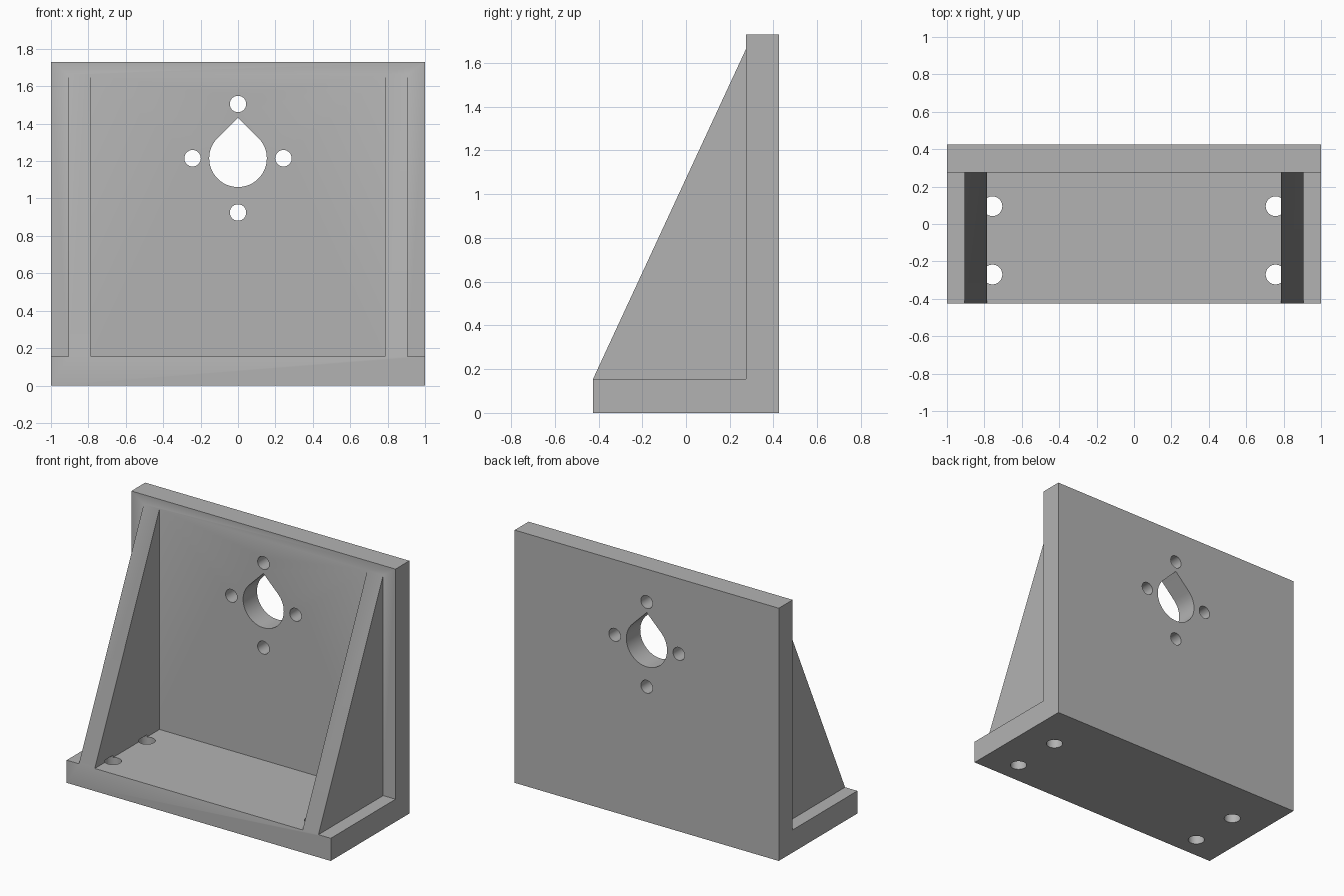
import bpy, bmesh, math

if "Cube" in bpy.data.objects:
    bpy.data.objects.remove(bpy.data.objects["Cube"])

grey = bpy.data.materials.new("plain grey")
grey.diffuse_color = (0.45, 0.45, 0.45, 1)
grey.use_nodes = True
grey.node_tree.nodes["Principled BSDF"].inputs["Base Color"].default_value = grey.diffuse_color


def prism(name, pts, axis, lo, hi):
    """Extrude a 2D outline along axis 'x' (pts = y,z), 'y' (x,z) or 'z' (x,y)."""
    place = {"x": lambda a, b, t: (t, a, b),
             "y": lambda a, b, t: (a, t, b),
             "z": lambda a, b, t: (a, b, t)}[axis]
    bm = bmesh.new()
    lower = [bm.verts.new(place(a, b, lo)) for a, b in pts]
    upper = [bm.verts.new(place(a, b, hi)) for a, b in pts]
    bm.faces.new(lower)
    bm.faces.new(upper)
    n = len(pts)
    for i in range(n):
        j = (i + 1) % n
        bm.faces.new((lower[i], lower[j], upper[j], upper[i]))
    bmesh.ops.recalc_face_normals(bm, faces=bm.faces)
    me = bpy.data.meshes.new(name)
    bm.to_mesh(me)
    bm.free()
    me.materials.append(grey)
    ob = bpy.data.objects.new(name, me)
    bpy.context.collection.objects.link(ob)
    return ob


def arc(cx, cy, r, start=0, end=360, n=48):
    closed = end - start == 360
    steps = n if closed else n - 1
    return [(cx + r * math.cos(math.radians(start + (end - start) * i / steps)),
             cy + r * math.sin(math.radians(start + (end - start) * i / steps)))
            for i in range(n)]


def combine(target, tool, operation):
    mod = target.modifiers.new(operation.lower(), "BOOLEAN")
    mod.operation, mod.object, mod.solver = operation, tool, "EXACT"
    bpy.context.view_layer.objects.active = target
    bpy.ops.object.modifier_apply(modifier=mod.name)
    bpy.data.objects.remove(tool)


# Base and upright plate as one L profile
bracket = prism("angle_bracket",
                [(-0.425, 0), (0.425, 0), (0.425, 1.73), (0.275, 1.73),
                 (0.275, 0.155), (-0.425, 0.155)], "x", -1, 1)

# Triangular side ribs, sunk into the plates
rib = [(-0.425, 0.155), (0.275, 1.665), (0.35, 1.665), (0.35, 0.1), (-0.4, 0.1)]
for s in (-1, 1):
    lo, hi = sorted((s * 0.787, s * 0.907))
    combine(bracket, prism("side_rib", rib, "x", lo, hi), "UNION")

# Teardrop opening and four screw holes in the upright plate
zc, r = 1.215, 0.154
drop = arc(0, zc, r, 135, 405, 49) + [(0, zc + r * math.sqrt(2))]
combine(bracket, prism("teardrop_cutter", drop, "y", 0.2, 0.5), "DIFFERENCE")
for x, z in ((-0.243, zc), (0.243, zc), (0, zc + 0.29), (0, zc - 0.29)):
    combine(bracket, prism("screw_cutter", arc(x, z, 0.044, n=32), "y", 0.2, 0.5), "DIFFERENCE")

# Mounting holes in the base, just nicking the ribs
for x in (-0.757, 0.757):
    for y in (-0.27, 0.095):
        combine(bracket, prism("mount_cutter", arc(x, y, 0.053, n=32), "z", -0.1, 0.17), "DIFFERENCE")

bpy.ops.object.select_all(action="DESELECT")
bracket.select_set(True)
bpy.context.view_layer.objects.active = bracket
bpy.ops.object.shade_smooth_by_angle(angle=math.radians(25))
